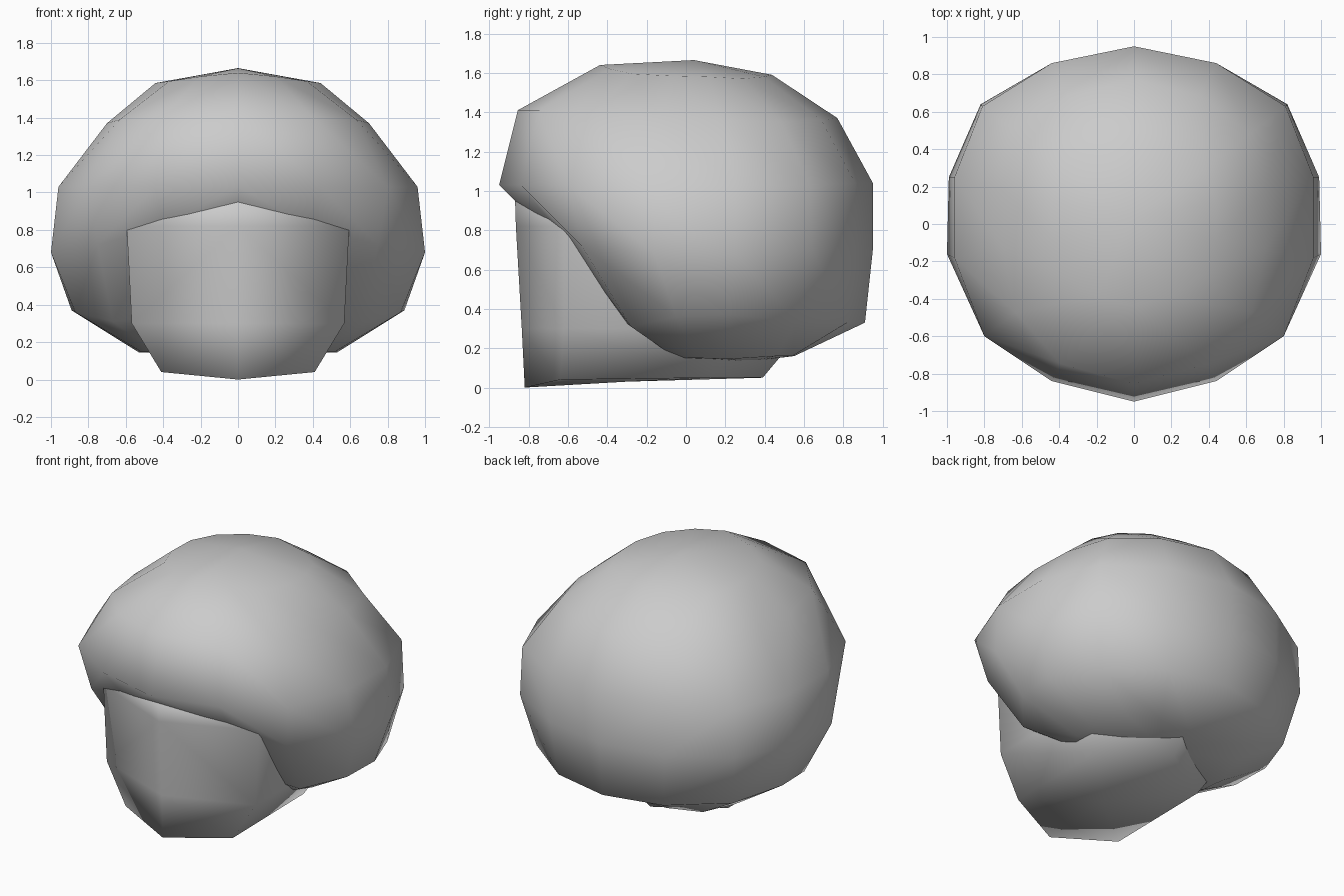
import bpy
import bmesh
import math

default_cube = bpy.data.objects.get("Cube")
if default_cube:
    bpy.data.objects.remove(default_cube, do_unlink=True)

# Single plain material
grey = bpy.data.materials.new("plain grey")
grey.use_nodes = True
grey.diffuse_color = (0.6, 0.6, 0.6, 1)
shader = grey.node_tree.nodes["Principled BSDF"]
shader.inputs["Base Color"].default_value = grey.diffuse_color
shader.inputs["Roughness"].default_value = 0.6


def mirrored_ring(half):
    """Close a half outline (front centre to back centre) across x = 0."""
    return list(half) + [(-x, y, z) for x, y, z in reversed(half[1:-1])]


def loft(name, half_rings, top, bottom):
    """Skin mirrored rings with mirrored triangles and close both ends to a point."""
    bm = bmesh.new()
    rings = [[bm.verts.new(p) for p in mirrored_ring(half)] for half in half_rings]
    count = len(rings[0])
    for upper, lower in zip(rings, rings[1:]):
        for i in range(count):
            # Every diagonal runs from the upper front to the lower back
            front, back = i, (i + 1) % count
            if i >= count // 2:
                front, back = back, front
            bm.faces.new((upper[front], lower[front], lower[back]))
            bm.faces.new((upper[front], lower[back], upper[back]))
    for ring, tip in ((rings[0], top), (rings[-1], bottom)):
        tip_vert = bm.verts.new(tip)
        for i in range(count):
            bm.faces.new((ring[i], ring[(i + 1) % count], tip_vert))
    bmesh.ops.recalc_face_normals(bm, faces=bm.faces)
    mesh = bpy.data.meshes.new(name)
    bm.to_mesh(mesh)
    bm.free()
    mesh.materials.append(grey)
    part = bpy.data.objects.new(name, mesh)
    bpy.context.collection.objects.link(part)
    bpy.ops.object.select_all(action="DESELECT")
    part.select_set(True)
    bpy.context.view_layer.objects.active = part
    bpy.ops.object.shade_smooth_by_angle(angle=math.pi)
    return part


def scaled(half, factors, heights):
    return [(x * f, y * f, z) for (x, y, _), f, z in zip(half, factors, heights)]


# Hair: widest ring at brim height, then rings sweeping back below the brim
brim = [(0, -.95, 1.03), (.44, -.84, 1.03), (.8, -.6, 1.03), (.96, -.18, 1.03),
        (.96, .25, 1.03), (.81, .63, 1.03), (.44, .86, 1.04), (0, .95, 1.04)]
ears = [(0, -.8, .88), (.4, -.66, .81), (.75, -.53, .72), (1, -.16, .68),
        (.99, .25, .68), (.82, .64, .7), (.44, .86, .7), (0, .95, .7)]
nape = [(0, -.32, .34), (.4, -.32, .34), (.67, -.28, .31), (.87, -.05, .36),
        (.89, .22, .37), (.75, .56, .34), (.4, .82, .33), (0, .91, .33)]
hem = [(0, -.05, .15), (.3, -.05, .15), (.44, -.05, .15), (.52, .06, .15),
       (.53, .22, .145), (.45, .46, .16), (.23, .54, .16), (0, .55, .16)]

# Dome rings shrink the brim outline toward the crown
upper_dome = scaled(brim, [.9, .89, .79, .73, .73, .77, .8, .81],
                    [1.41, 1.41, 1.39, 1.37, 1.36, 1.35, 1.36, 1.37])
crown = scaled(brim, [.46] * len(brim),
               [1.64, 1.62, 1.595, 1.585, 1.58, 1.57, 1.58, 1.59])

loft("hair", [crown, upper_dome, brim, ears, nape, hem],
     (0, .04, 1.665), (0, .3, .13))

# Face block: a six-sided outline with a ridged front, tapering to the jaw
outline = [(0, -.87), (.595, -.62), (.595, .18), (0, .6)]


def face_ring(width, front, z):
    return [(x * width, y if i else front, z) for i, (x, y) in enumerate(outline)]


jaw = [(0, -.82, 0), (.41, -.64, .04), (.41, .13, .05), (0, .39, .05)]
face = [face_ring(1, -.87, .98), face_ring(1, -.865, .82),
        face_ring(.955, -.835, .3), jaw]
loft("face", face, (0, -.2, 1), (0, -.3, .03))
